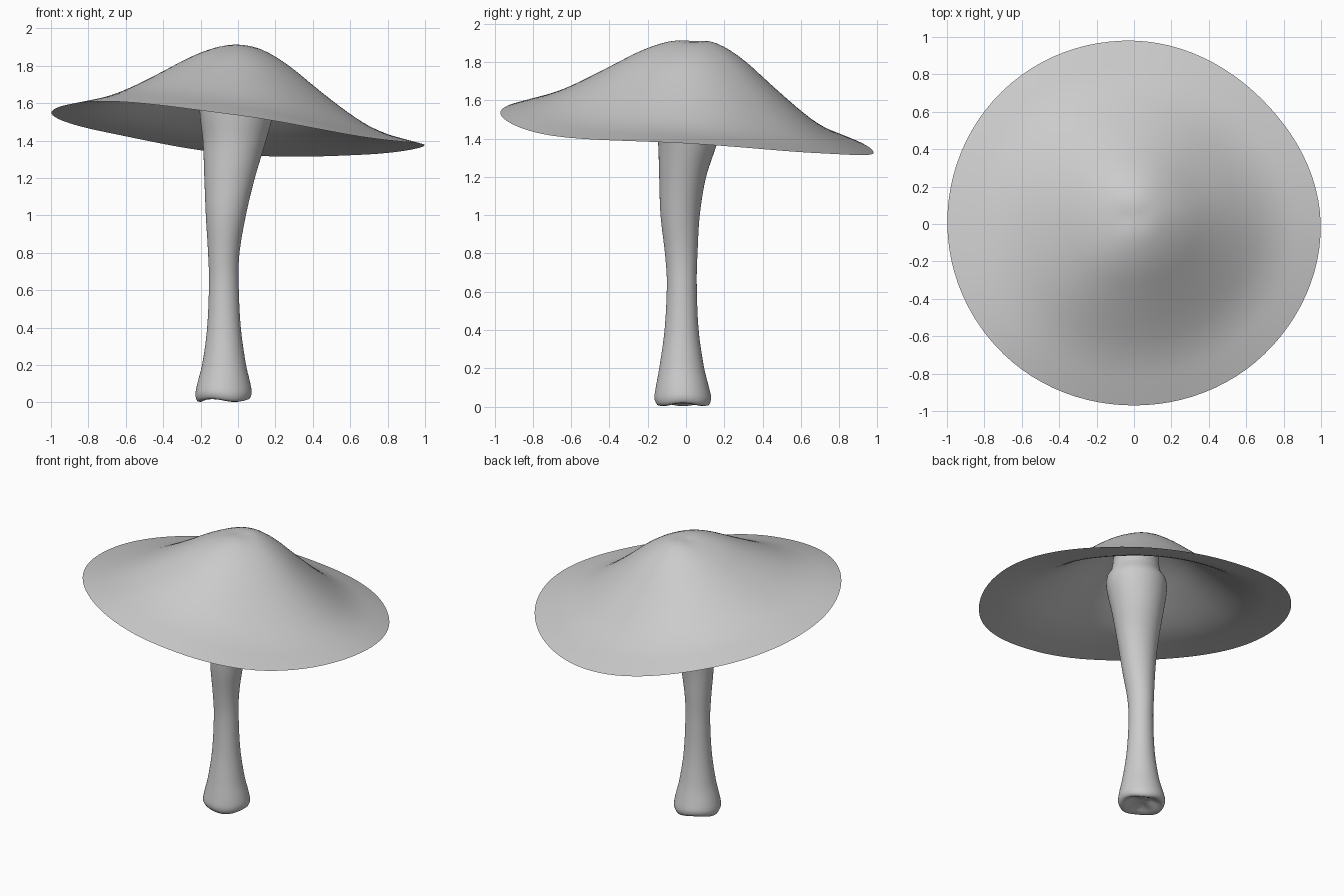
import bpy, math

if "Cube" in bpy.data.objects:
    bpy.data.objects.remove(bpy.data.objects["Cube"])

N = 96


def spline(pts, x):
    """Smooth interpolation through rows of (x, value, value...)."""
    i = 0
    while i < len(pts) - 2 and x > pts[i + 1][0]:
        i += 1
    a, b = pts[i], pts[i + 1]
    p, q = pts[max(i - 1, 0)], pts[min(i + 2, len(pts) - 1)]
    h = b[0] - a[0]
    u = (x - a[0]) / h
    out = []
    for k in range(1, len(a)):
        ma = (b[k] - p[k]) / (b[0] - p[0]) * h
        mb = (q[k] - a[k]) / (q[0] - a[0]) * h
        out.append((2*u**3 - 3*u*u + 1) * a[k] + (u**3 - 2*u*u + u) * ma
                   + (3*u*u - 2*u**3) * b[k] + (u**3 - u*u) * mb)
    return out


def skin(name, rings, start, end, angle=60):
    """Bridge rings of N points and close both ends with a centre point."""
    verts = [p for r in rings for p in r] + [start, end]
    faces = []
    for r in range(len(rings) - 1):
        for i in range(N):
            j = (i + 1) % N
            faces.append((r*N + i, r*N + j, (r+1)*N + j, (r+1)*N + i))
    s, last = len(rings) * N, (len(rings) - 1) * N
    for i in range(N):
        j = (i + 1) % N
        faces.append((s, j, i))
        faces.append((s + 1, last + i, last + j))
    me = bpy.data.meshes.new(name)
    me.from_pydata(verts, [], faces)
    ob = bpy.data.objects.new(name, me)
    bpy.context.collection.objects.link(ob)
    bpy.ops.object.select_all(action='DESELECT')
    ob.select_set(True)
    bpy.context.view_layer.objects.active = ob
    bpy.ops.object.shade_smooth_by_angle(angle=math.radians(angle))
    return ob


# Wavy rim: height and radius every 45 degrees, wrapped around
rim_z = [1.375, 1.325, 1.325, 1.445, 1.55, 1.61, 1.535, 1.415]
rim_r = [0.998, 0.955, 0.98, 1.0, 0.998, 0.985, 0.97, 0.985]
rim = [(k * 45, rim_z[k % 8], rim_r[k % 8]) for k in range(-2, 11)]
# Cap profile: distance from apex to rim, share of height
bell = [(0, 1), (.1, .975), (.2, .885), (.3, .755), (.4, .60), (.5, .45),
        (.6, .31), (.7, .19), (.8, .105), (.9, .05), (1, 0)]


def cap_point(i, t, drop):
    a = 2 * math.pi * i / N
    z, r = spline(rim, math.degrees(a))
    h = z + (1.91 - z) * spline(bell, t)[0]
    h += 0.12 * t * (1 - t) * math.sin(a) ** 2
    h -= drop * (1 - t ** 4)
    return (r * t * math.cos(a), r * t * math.sin(a) + 0.04 * (1 - t), h)


# Cap: thin shell, underside out to the rim and back over the top
steps = [k / 24 for k in range(1, 25)]
under = [[cap_point(i, t, 0.04) for i in range(N)] for t in steps]
over = [[cap_point(i, t, 0) for i in range(N)] for t in reversed(steps[:-1])]
skin("cap", under + over, (0, .04, 1.87), (0, .04, 1.91), 50)

# Stem: height, left, right, front, back extents
stem = [(.01, -.215, .06, -.15, .12), (.04, -.228, .073, -.165, .132),
        (.1, -.218, .066, -.158, .12), (.2, -.192, .043, -.14, .095),
        (.4, -.165, .015, -.112, .066), (.65, -.155, .003, -.10, .056),
        (.8, -.16, .008, -.11, .06), (1.0, -.172, .042, -.133, .072),
        (1.2, -.18, .09, -.14, .105), (1.4, -.188, .15, -.147, .17),
        (1.55, -.205, .19, -.165, .20), (1.62, -.20, .19, -.165, .20),
        (1.68, -.165, .16, -.13, .165), (1.80, -.15, .15, -.11, .15)]


def stem_ring(z, scale=1.0, lift=0.0):
    l, r, f, b = spline(stem, z)
    cx, cy = (l + r) / 2, (f + b) / 2
    ring = []
    for i in range(N):
        a = 2 * math.pi * i / N
        ring.append((cx + (r - l) / 2 * scale * math.cos(a),
                     cy + (b - f) / 2 * scale * math.sin(a),
                     z + lift + 0.008 * math.cos(3 * a) * max(0, 1 - z * 8)))
    return ring


# Hollow foot, then the shaft up into the cap
rings = [stem_ring(.01, .45, .025), stem_ring(.01, .7, .012),
         stem_ring(.01, .88, .0)]
rings += [stem_ring(z) for z in (.012, .025, .04, .06, .08)]
rings += [stem_ring(.1 + 1.7 * k / 50) for k in range(51)]
skin("stem", rings, (-.08, -.015, .045), (0, .02, 1.81), 60)
